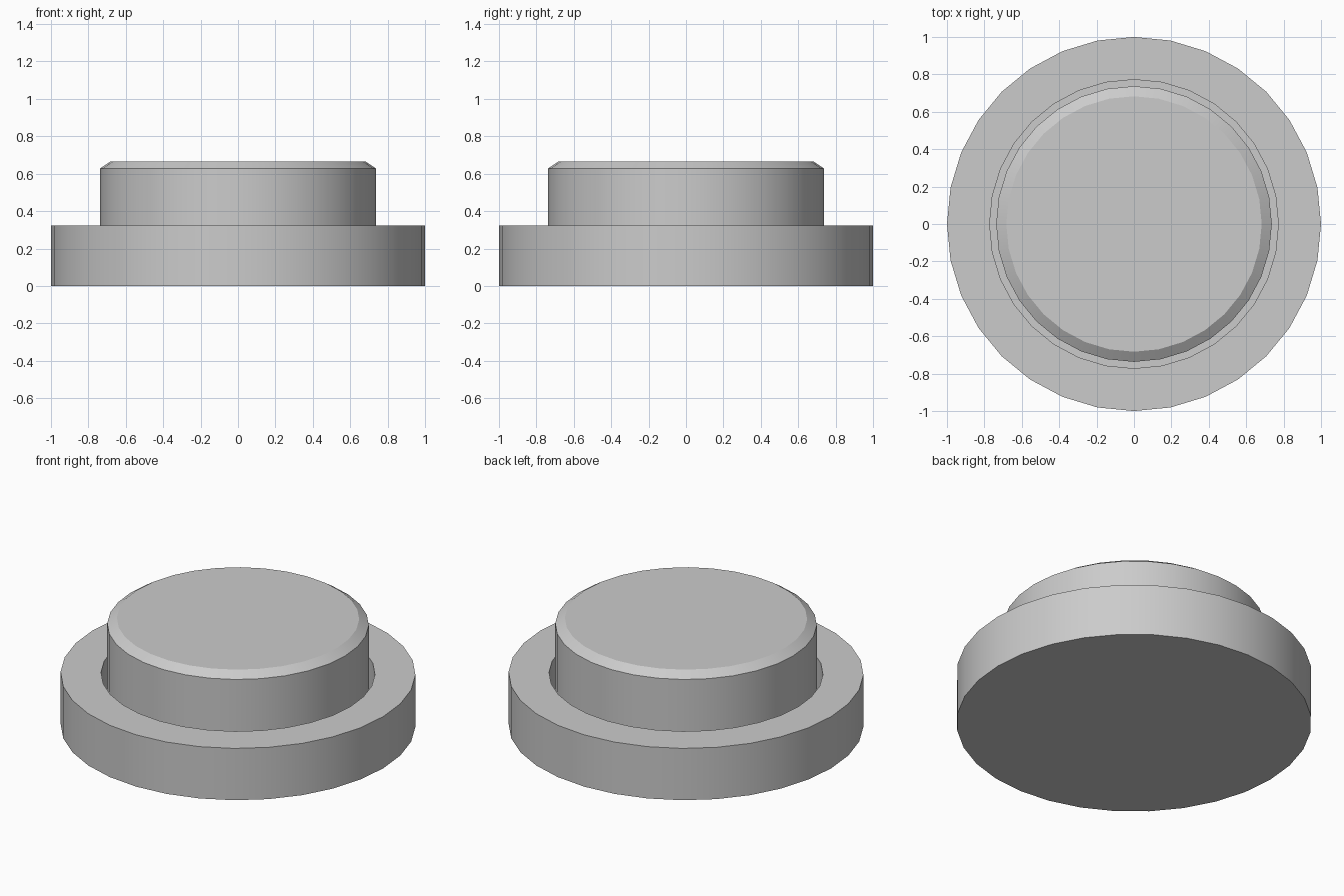
import bpy, bmesh
from math import sin, cos, pi, radians

if "Cube" in bpy.data.objects:
    bpy.data.objects.remove(bpy.data.objects["Cube"])

SIDES = 32


def lathe(name, profile):
    """Revolve (radius, z) rings around z and cap both ends."""
    bm = bmesh.new()
    rings = []
    for r, z in profile:
        rings.append([bm.verts.new((r * cos(2 * pi * i / SIDES), r * sin(2 * pi * i / SIDES), z))
                      for i in range(SIDES)])
    for a, b in zip(rings, rings[1:]):
        for i in range(SIDES):
            j = (i + 1) % SIDES
            bm.faces.new((a[i], a[j], b[j], b[i]))
    bm.faces.new(rings[0][::-1])
    bm.faces.new(rings[-1])
    bmesh.ops.recalc_face_normals(bm, faces=bm.faces)
    mesh = bpy.data.meshes.new(name)
    bm.to_mesh(mesh)
    bm.free()
    obj = bpy.data.objects.new(name, mesh)
    bpy.context.collection.objects.link(obj)
    bpy.ops.object.select_all(action='DESELECT')
    obj.select_set(True)
    bpy.context.view_layer.objects.active = obj
    bpy.ops.object.shade_smooth_by_angle(angle=radians(30))
    return obj


# Round base with a recess for the button
lathe("base", [(1.0, 0.0), (1.0, 0.322), (0.772, 0.322), (0.772, 0.12)])

# Push button with chamfered rim, seated in the recess
lathe("button", [(0.737, 0.12), (0.737, 0.628), (0.683, 0.664)])
